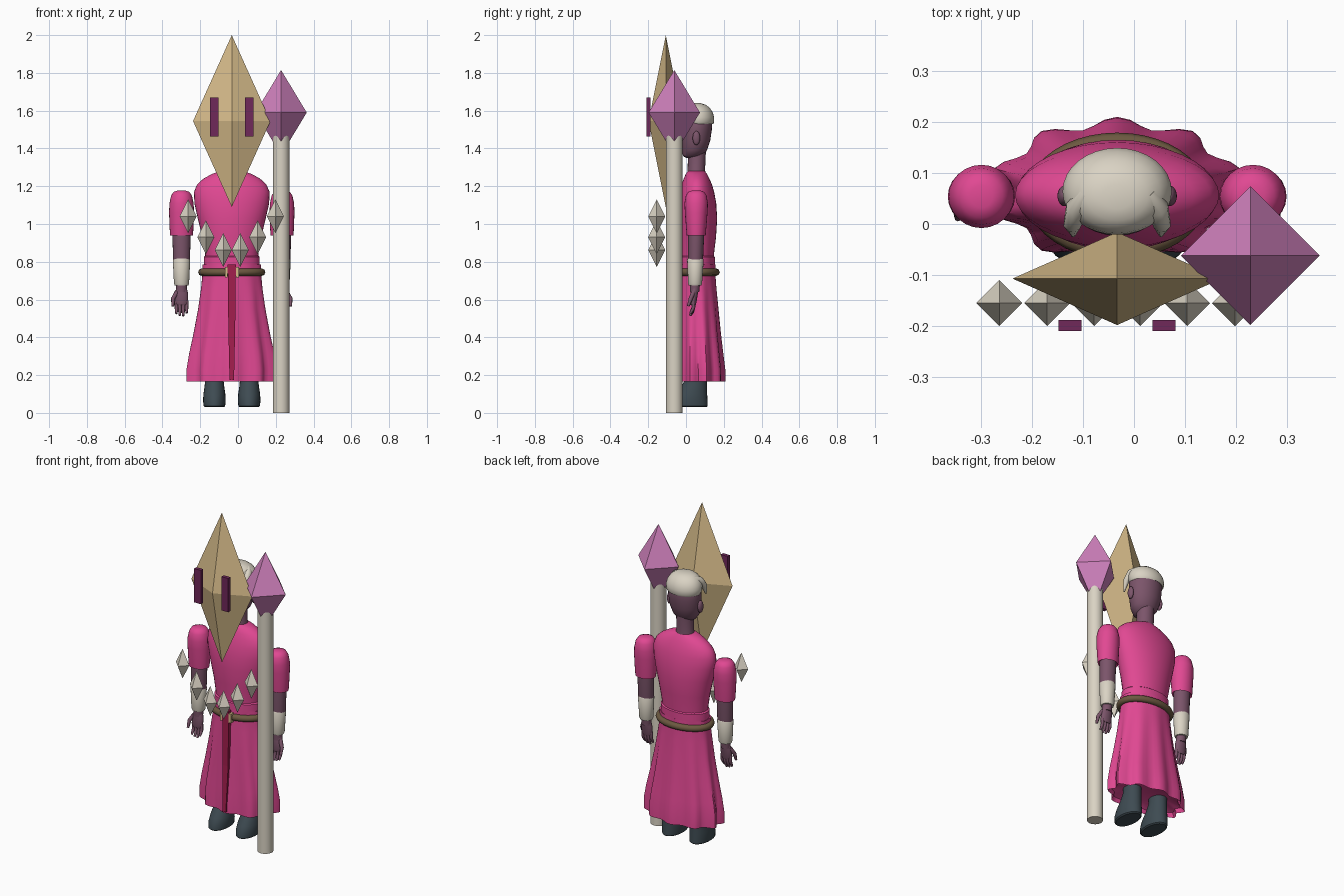
import bpy, bmesh, math
from mathutils import Vector, Matrix

CX, CY = -0.033, 0.06      # body axis


def material(name, rgb):
    m = bpy.data.materials.new(name)
    m.diffuse_color = (*rgb, 1)
    return m


PINK = material("robe pink", (0.75, 0.065, 0.29))
TAN = material("mask tan", (0.66, 0.49, 0.25))
ORCHID = material("crystal orchid", (0.63, 0.22, 0.51))
CREAM = material("bone cream", (0.70, 0.65, 0.55))
SKIN = material("skin mauve", (0.20, 0.09, 0.145))
SLATE = material("boot slate", (0.048, 0.07, 0.084))
BROWN = material("belt brown", (0.15, 0.10, 0.052))
CRIMSON = material("sash crimson", (0.36, 0.013, 0.075))
PLUM = material("eye plum", (0.16, 0.021, 0.10))


def finish(name, bm, mat, smooth=True, angle=40):
    bmesh.ops.recalc_face_normals(bm, faces=bm.faces)
    me = bpy.data.meshes.new(name)
    bm.to_mesh(me)
    bm.free()
    me.materials.append(mat)
    ob = bpy.data.objects.new(name, me)
    bpy.context.collection.objects.link(ob)
    if smooth:
        bpy.ops.object.select_all(action='DESELECT')
        ob.select_set(True)
        bpy.context.view_layer.objects.active = ob
        bpy.ops.object.shade_smooth_by_angle(angle=math.radians(angle))
    return ob


def loft(name, rings, mat, seg=32, caps=(True, True), lobes=0):
    """Stack of ellipses: (z, x centre, y centre, half x, half y[, pleat depth])."""
    bm = bmesh.new()
    loops = []
    for z, cx, cy, hx, hy, *pleat in rings:
        loop = []
        for i in range(seg):
            a = 2 * math.pi * i / seg + math.pi / 2
            k = 1 + (pleat[0] * (math.cos(lobes * (a - math.pi / 2)) - 1) if pleat else 0)
            loop.append(bm.verts.new((cx + hx * k * math.cos(a), cy + hy * k * math.sin(a), z)))
        loops.append(loop)
    for lo, hi in zip(loops, loops[1:]):
        for i in range(seg):
            j = (i + 1) % seg
            bm.faces.new((lo[i], lo[j], hi[j], hi[i]))
    if caps[0]:
        bm.faces.new(loops[0][::-1])
    if caps[1]:
        bm.faces.new(loops[-1])
    return finish(name, bm, mat)


def octahedron(name, c, hx, hy, hz, mat):
    bm = bmesh.new()
    c = Vector(c)
    top, bot = (bm.verts.new(c + Vector((0, 0, s * hz))) for s in (1, -1))
    mid = [bm.verts.new(c + Vector(p)) for p in ((hx, 0, 0), (0, hy, 0), (-hx, 0, 0), (0, -hy, 0))]
    for i in range(4):
        bm.faces.new((mid[i], mid[(i + 1) % 4], top))
        bm.faces.new((mid[(i + 1) % 4], mid[i], bot))
    return finish(name, bm, mat, smooth=False)


def box(name, c, size, mat):
    bm = bmesh.new()
    bmesh.ops.create_cube(bm, size=1, matrix=Matrix.Translation(c) @ Matrix.Diagonal((*size, 1)))
    return finish(name, bm, mat, smooth=False)


def ball(name, c, r, mat, keep=None):
    bm = bmesh.new()
    bmesh.ops.create_uvsphere(bm, u_segments=28, v_segments=16, radius=1,
                              matrix=Matrix.Translation(c) @ Matrix.Diagonal((*r, 1)))
    return finish(name, bm, mat)


def tube(name, pts, radii, mat, closed=False, res=3):
    """Round tube through points with a radius at each."""
    cu = bpy.data.curves.new(name, 'CURVE')
    cu.dimensions = '3D'
    cu.bevel_depth, cu.bevel_resolution, cu.use_fill_caps = 1, 2, True
    cu.resolution_u = res
    sp = cu.splines.new('POLY')
    sp.points.add(len(pts) - 1)
    for p, co, r in zip(sp.points, pts, radii):
        p.co, p.radius = (*co, 1), r
    sp.use_cyclic_u = closed
    tmp = bpy.data.objects.new(name + "_path", cu)
    bm = bmesh.new()
    me = bpy.data.meshes.new_from_object(tmp)
    bm.from_mesh(me)
    bpy.data.objects.remove(tmp)
    bpy.data.meshes.remove(me)
    return finish(name, bm, mat, angle=60)


# Floating mask with two eye bars
octahedron("mask", (CX, -0.107, 1.545), 0.205, 0.091, 0.455, TAN)
for s in (-1, 1):
    box("mask_eye", (CX + s * 0.092, -0.199, 1.567), (0.045, 0.022, 0.205), PLUM)

# Staff and its crystal
loft("staff", [(0, 0.228, -0.062, 0.044, 0.044), (1.5, 0.228, -0.062, 0.044, 0.044)], CREAM, seg=24)
octahedron("staff_crystal", (0.228, -0.062, 1.59), 0.136, 0.136, 0.225, ORCHID)

# Arc of floating shards
for s in (-1, 1):
    for dx, z in ((0.045, 0.862), (0.137, 0.93), (0.231, 1.04)):
        octahedron("shard", (CX + s * dx, -0.155, z), 0.045, 0.045, 0.09, CREAM)

# Robe: torso, waistband, pleated skirt
loft("torso", [(z, CX, cy, hx, hy) for z, cy, hx, hy in (
    (0.76, 0.055, 0.135, 0.09), (0.84, 0.055, 0.141, 0.093), (0.93, 0.057, 0.156, 0.102),
    (1.03, 0.057, 0.18, 0.108), (1.11, 0.057, 0.198, 0.103), (1.17, 0.057, 0.2, 0.092),
    (1.21, 0.057, 0.183, 0.08), (1.24, 0.056, 0.15, 0.068), (1.265, 0.055, 0.105, 0.056),
    (1.28, 0.055, 0.06, 0.045))], PINK, seg=36)
loft("waistband", [(z, CX, 0.055, hx, hy) for z, hx, hy in (
    (0.77, 0.148, 0.099), (0.825, 0.148, 0.099), (0.832, 0.14, 0.09))], PINK, seg=36)
loft("skirt", [(z, CX, cy, hx, hy, d) for z, cy, hx, hy, d in (
    (0.21, 0.065, 0.15, 0.09, 0.0), (0.19, 0.065, 0.235, 0.135, 0.06),
    (0.165, 0.065, 0.252, 0.145, 0.07), (0.23, 0.065, 0.252, 0.143, 0.065),
    (0.31, 0.063, 0.238, 0.135, 0.055), (0.42, 0.06, 0.212, 0.125, 0.045),
    (0.55, 0.057, 0.185, 0.115, 0.03), (0.66, 0.055, 0.167, 0.106, 0.015),
    (0.73, 0.055, 0.156, 0.101, 0.0), (0.785, 0.055, 0.16, 0.102, 0.02),
    (0.775, 0.055, 0.13, 0.08, 0.0))], PINK, seg=60, caps=(True, True), lobes=10)

# Belt, buckle loops and hanging sash
ring = [2 * math.pi * i / 40 for i in range(40)]
tube("belt", [(CX + 0.158 * math.cos(a), 0.055 + 0.104 * math.sin(a), 0.745) for a in ring],
     [0.02] * 40, BROWN, closed=True)
for s in (-1, 1):
    box("belt_loop", (CX + s * 0.03, -0.062, 0.745), (0.014, 0.026, 0.055), TAN)
bm = bmesh.new()
rows = []
for z, y, h in ((0.785, -0.074, 0.022), (0.72, -0.074, 0.021), (0.45, -0.074, 0.018), (0.175, -0.087, 0.012)):
    rows.append([bm.verts.new((CX + sx * h, y + dy, z)) for sx, dy in ((-1, 0), (1, 0), (1, 0.022), (-1, 0.022))])
for a, b in zip(rows, rows[1:]):
    for i in range(4):
        bm.faces.new((a[i], a[(i + 1) % 4], b[(i + 1) % 4], b[i]))
bm.faces.new(rows[0])
bm.faces.new(rows[-1])
finish("sash", bm, CRIMSON, smooth=False)

for s in (-1, 1):
    ax = CX + s * 0.266
    # Puffed sleeve
    loft("sleeve", [(z, ax + s * dx, 0.054, hx, hy) for z, dx, hx, hy in (
        (0.95, 0, 0.045, 0.04), (0.94, 0, 0.06, 0.05), (0.96, 0, 0.062, 0.052),
        (1.06, 0, 0.066, 0.06), (1.11, 0, 0.064, 0.062), (1.15, 0, 0.055, 0.055),
        (1.17, 0, 0.042, 0.042), (1.177, 0, 0.022, 0.022))], PINK, seg=24)
    # Forearm, cuff, palm
    loft("forearm", [(0.64, ax, 0.046, 0.028, 0.024), (0.7, ax, 0.048, 0.03, 0.028),
                     (0.8, ax, 0.05, 0.045, 0.04), (0.96, ax, 0.054, 0.048, 0.043)], SKIN, seg=20)
    loft("cuff", [(0.675, ax, 0.048, 0.036, 0.034), (0.685, ax, 0.048, 0.04, 0.037),
                  (0.81, ax, 0.05, 0.046, 0.044), (0.822, ax, 0.05, 0.04, 0.038)], CREAM, seg=20)
    loft("palm", [(0.57, ax, 0.038, 0.026, 0.013), (0.585, ax, 0.038, 0.035, 0.017),
                  (0.63, ax, 0.043, 0.035, 0.02), (0.665, ax, 0.046, 0.027, 0.022)], SKIN, seg=16)
    for i in range(4):
        fx = ax + s * (0.027 - 0.018 * i)
        low = (0.525, 0.516, 0.514, 0.528)[i]
        tube("finger", [(fx, 0.038, 0.595), (fx, 0.04, 0.56), (fx, 0.034, low + 0.02), (fx, 0.022, low)],
             [0.01, 0.0095, 0.0085, 0.006], SKIN)
    tube("thumb", [(ax + s * 0.025, 0.04, 0.64), (ax + s * 0.045, 0.025, 0.605),
                   (ax + s * 0.046, 0.012, 0.565)], [0.012, 0.011, 0.007], SKIN)
    # Boot with a toe pushed forward
    bx = CX + s * 0.092
    loft("boot", [(z, bx, cy, hx, hy) for z, cy, hx, hy in (
        (0.03, 0.02, 0.05, 0.088), (0.036, 0.02, 0.057, 0.095), (0.065, 0.021, 0.06, 0.093),
        (0.1, 0.029, 0.058, 0.083), (0.14, 0.043, 0.052, 0.068), (0.18, 0.054, 0.048, 0.056),
        (0.35, 0.058, 0.05, 0.05))], SLATE, seg=24)
    # Ear and long forelock
    ball("ear", (CX + s * 0.103, 0.055, 1.455), (0.014, 0.02, 0.037), SKIN)
    tube("forelock", [(CX + s * 0.06, 0.06, 1.615), (CX + s * 0.08, 0.03, 1.6),
                      (CX + s * 0.088, 0.0, 1.56), (CX + s * 0.086, -0.022, 1.5)],
         [0.016, 0.022, 0.018, 0.004], CREAM)

# Neck and head
loft("neck", [(1.25, CX, 0.055, 0.06, 0.05), (1.29, CX, 0.055, 0.05, 0.046),
              (1.4, CX, 0.058, 0.048, 0.048)], SKIN, seg=24)
loft("head", [(z, CX, cy, hx, hy) for z, cy, hx, hy in (
    (1.35, 0.03, 0.03, 0.03), (1.36, 0.036, 0.054, 0.052), (1.39, 0.045, 0.078, 0.066),
    (1.44, 0.053, 0.092, 0.075), (1.5, 0.057, 0.098, 0.08), (1.56, 0.06, 0.097, 0.079),
    (1.6, 0.062, 0.07, 0.06))], SKIN, seg=28)

# Hair cap with a rolled lower edge, lower at the back
hair = loft("hair", [(z, CX, cy, hx, hy) for z, cy, hx, hy in (
    (1.54, 0.063, 0.085, 0.068), (1.53, 0.064, 0.1, 0.08), (1.54, 0.065, 0.106, 0.084),
    (1.565, 0.064, 0.107, 0.085), (1.59, 0.062, 0.101, 0.08), (1.615, 0.058, 0.085, 0.068),
    (1.632, 0.055, 0.06, 0.048), (1.64, 0.053, 0.03, 0.024))], CREAM, seg=32)
for v in hair.data.vertices:
    v.co.z += max(0, 0.06 - v.co.y) * 0.3 * (1.64 - v.co.z) / 0.11
